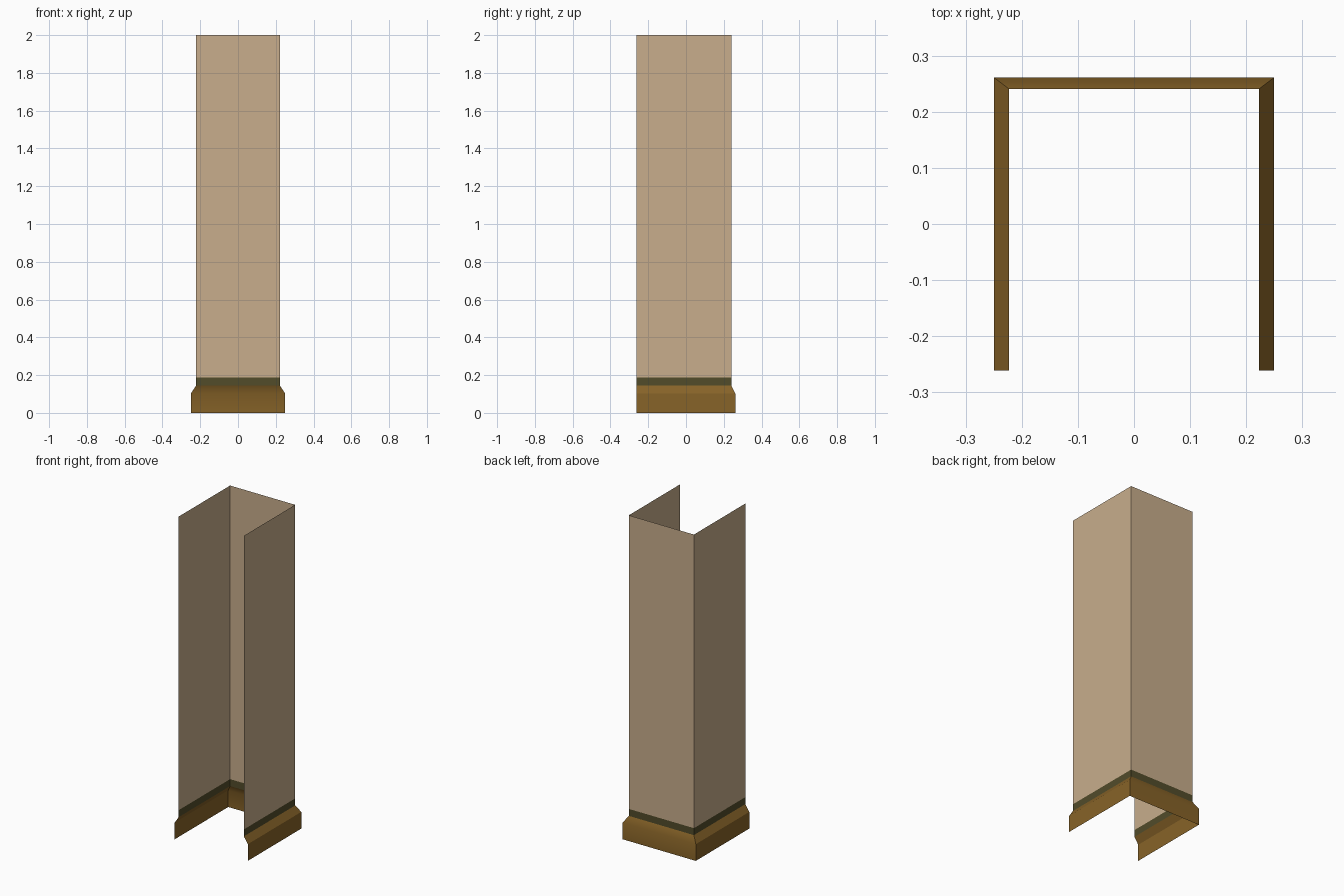
import bpy, math

if "Cube" in bpy.data.objects:
    bpy.data.objects.remove(bpy.data.objects["Cube"])

FRONT = -0.261            # open side of the three-sided column
SHAFT = (0.2225, 0.2405)  # half width, back position
FOOT = (0.2495, 0.261)


def material(name, rgb):
    m = bpy.data.materials.new(name)
    m.diffuse_color = (*rgb, 1.0)
    m.use_nodes = True
    m.node_tree.nodes["Principled BSDF"].inputs["Base Color"].default_value = m.diffuse_color
    return m


def u_wall(name, rings, mat):
    """Open three-sided sheet through rings of ((half width, back y), z)."""
    verts, faces = [], []
    for (w, b), z in rings:
        verts += [(w, FRONT, z), (w, b, z), (-w, b, z), (-w, FRONT, z)]
    for r in range(len(rings) - 1):
        for i in range(3):
            a = r * 4 + i
            faces.append((a, a + 1, a + 5, a + 4))   # normals face outward
    mesh = bpy.data.meshes.new(name)
    mesh.from_pydata(verts, [], faces)
    mesh.materials.append(mat)
    obj = bpy.data.objects.new(name, mesh)
    bpy.context.collection.objects.link(obj)
    bpy.ops.object.select_all(action='DESELECT')
    obj.select_set(True)
    bpy.context.view_layer.objects.active = obj
    bpy.ops.object.shade_smooth_by_angle(angle=math.radians(30))
    return obj


plaster = material("tan plaster", (0.578, 0.423, 0.262))
trim = material("dark olive trim", (0.084, 0.072, 0.023))
wood = material("brown wood", (0.242, 0.125, 0.021))

# Flared skirting, painted band, tall shaft
u_wall("skirting", [(FOOT, 0.0), (FOOT, 0.103), (SHAFT, 0.144)], wood)
u_wall("trim_band", [(SHAFT, 0.144), (SHAFT, 0.187)], trim)
u_wall("column_shaft", [(SHAFT, 0.187), (SHAFT, 2.0)], plaster)
